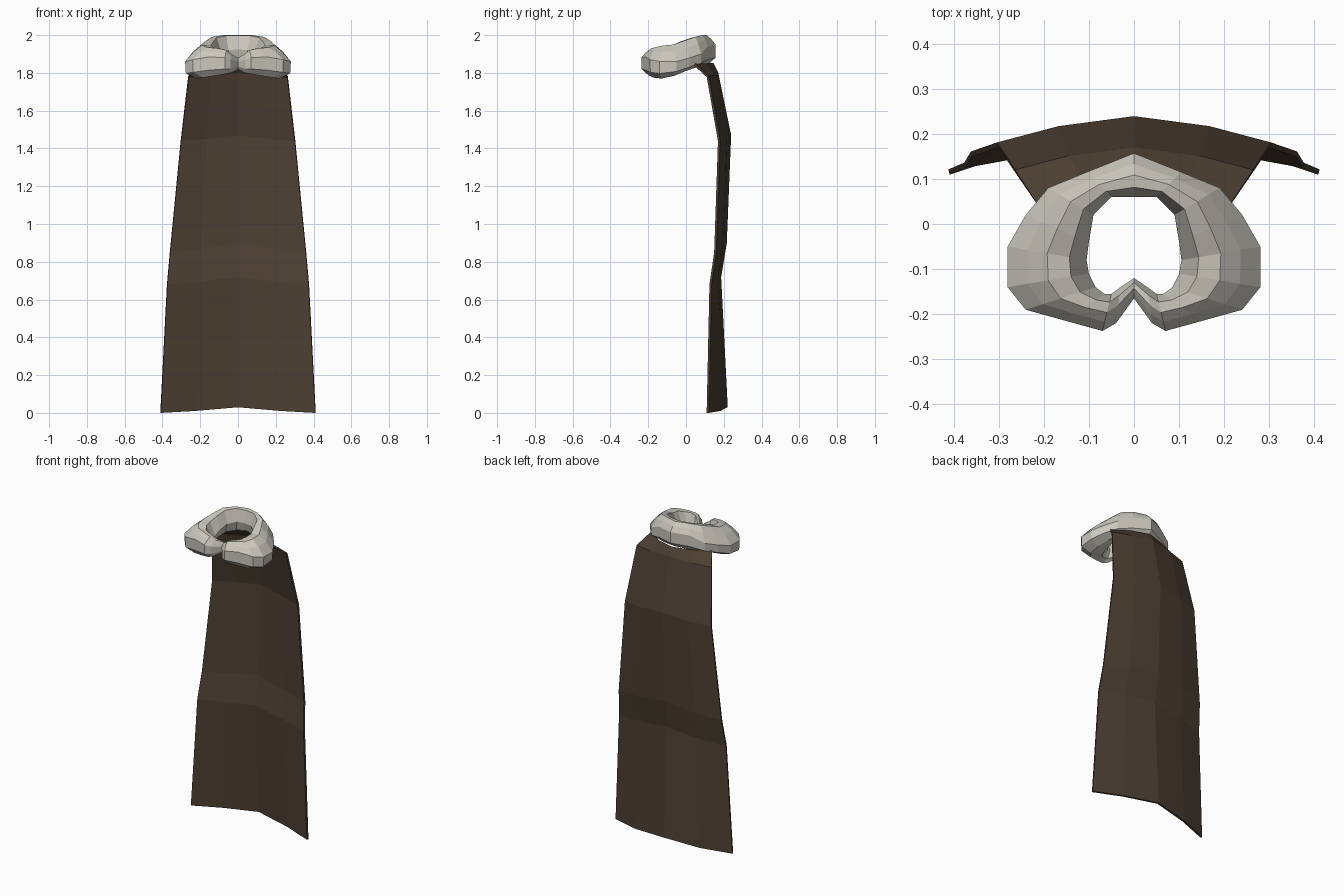
import bpy, bmesh
from mathutils import Vector

if "Cube" in bpy.data.objects:
    bpy.data.objects.remove(bpy.data.objects["Cube"])


def material(name, rgb):
    m = bpy.data.materials.new(name)
    m.diffuse_color = (*rgb, 1)
    m.use_nodes = True
    m.node_tree.nodes["Principled BSDF"].inputs["Base Color"].default_value = m.diffuse_color
    return m


def half_loft(name, rows, mat, closed):
    """Skin rows of points on the +x half, then mirror across x."""
    bm = bmesh.new()
    grid = [[bm.verts.new(p) for p in r] for r in rows]
    n = len(rows[0])
    for a, b in zip(grid, grid[1:]):
        for i in range(n if closed else n - 1):
            j = (i + 1) % n
            bm.faces.new((a[i], a[j], b[j], b[i]))
    bmesh.ops.recalc_face_normals(bm, faces=bm.faces)
    me = bpy.data.meshes.new(name)
    bm.to_mesh(me)
    bm.free()
    me.materials.append(mat)
    ob = bpy.data.objects.new(name, me)
    bpy.context.collection.objects.link(ob)
    mod = ob.modifiers.new("mirror", 'MIRROR')
    mod.use_clip = True
    return ob


fur = material("pale fur", (0.60, 0.58, 0.515))
cloth = material("brown cloth", (0.073, 0.050, 0.033))

# Cape: half width, edge y, edge z, centre y, centre z
cape_rows = [
    (0.41, 0.115, 0.00, 0.215, 0.03),
    (0.375, 0.13, 0.68, 0.18, 0.72),
    (0.36, 0.155, 0.85, 0.21, 0.90),
    (0.302, 0.175, 1.44, 0.233, 1.47),
    (0.262, 0.115, 1.78, 0.165, 1.80),
    (0.215, 0.045, 1.845, 0.14, 1.85),
]
rows = []
for w, ye, ze, yc, zc in cape_rows:
    rows.append([(0, yc, zc),
                 (0.55 * w, yc + 0.38 * (ye - yc), zc + 0.65 * (ze - zc)),
                 (w, ye, ze)])
cape = half_loft("cape", rows, cloth, False)
sol = cape.modifiers.new("thickness", 'SOLIDIFY')
sol.thickness = 0.012
sol.offset = 0

# Fur collar: inner x y, outer x y, top z, outer z, bottom z (back to front)
stations = [
    (0, 0.06, 0, 0.157, 2.0, 1.95, 1.85),
    (0.05, 0.06, 0.105, 0.115, 2.0, 1.94, 1.84),
    (0.09, 0.02, 0.19, 0.08, 1.99, 1.90, 1.83),
    (0.10, -0.04, 0.24, 0.02, 1.97, 1.88, 1.81),
    (0.105, -0.08, 0.28, -0.05, 1.95, 1.86, 1.785),
    (0.10, -0.11, 0.28, -0.14, 1.945, 1.86, 1.77),
    (0.085, -0.14, 0.24, -0.19, 1.935, 1.87, 1.775),
    (0.065, -0.155, 0.15, -0.215, 1.93, 1.885, 1.785),
    (0.05, -0.155, 0.07, -0.237, 1.92, 1.88, 1.795),
    (0.03, -0.14, 0.04, -0.22, 1.90, 1.87, 1.80),
    (0, -0.12, 0, -0.165, 1.88, 1.86, 1.82),
]
rows = []
for ix, iy, ox, oy, zt, zo, zb in stations:
    section = [(0, 0.5 * (zt + zb)), (0.22, zt - 0.003), (0.5, zt),
               (0.75, zt - 0.4 * (zt - zo)), (1, zo),
               (0.98, zb + 0.3 * (zo - zb)), (0.65, zb), (0.2, zb + 0.02)]
    rows.append([Vector((ix, iy, 0)).lerp(Vector((ox, oy, 0)), t) + Vector((0, 0, z))
                 for t, z in section])
half_loft("fur_collar", rows, fur, True)
